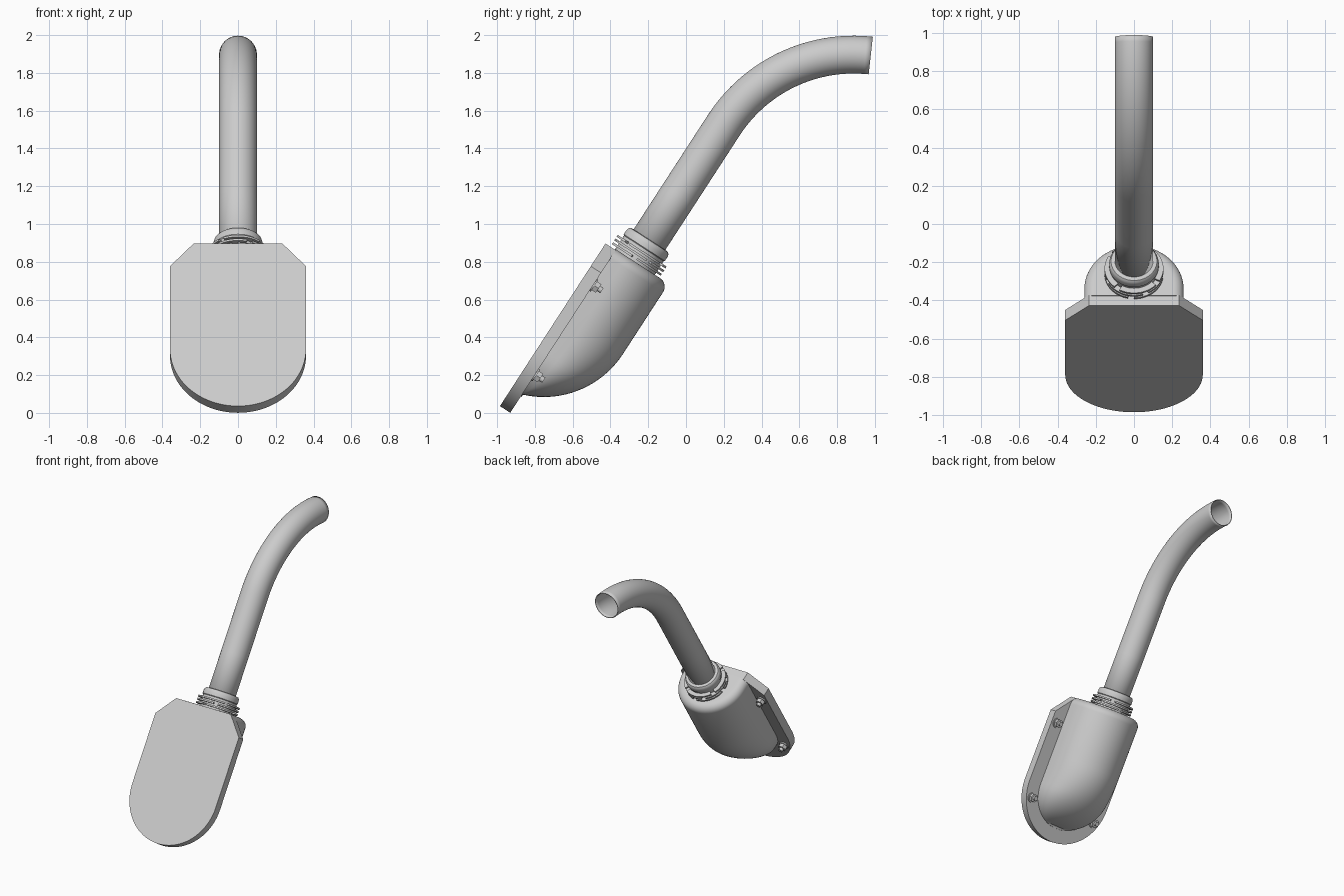
import bpy, bmesh, math
from mathutils import Matrix, Vector

cube = bpy.data.objects.get("Cube")
if cube:
    bpy.data.objects.remove(cube, do_unlink=True)

grey = bpy.data.materials.new("light_grey")
grey.use_nodes = True
GREY = (0.6, 0.6, 0.6, 1)
grey.diffuse_color = GREY
grey.node_tree.nodes["Principled BSDF"].inputs["Base Color"].default_value = GREY

# Tilted frame: x across, y out from the back of the plate, z up along the plate
TILT = Matrix.Translation((0, -0.985, 0.036)) @ Matrix.Rotation(math.radians(-33), 4, 'X')
AXIS_Y = 0.184


def finish(name, bm, smooth=True):
    bmesh.ops.recalc_face_normals(bm, faces=bm.faces)
    mesh = bpy.data.meshes.new(name)
    bm.to_mesh(mesh)
    bm.free()
    mesh.materials.append(grey)
    obj = bpy.data.objects.new(name, mesh)
    bpy.context.collection.objects.link(obj)
    obj.matrix_world = TILT
    if smooth:
        bpy.ops.object.select_all(action='DESELECT')
        obj.select_set(True)
        bpy.context.view_layer.objects.active = obj
        bpy.ops.object.shade_smooth_by_angle(angle=math.radians(35))
    return obj


def loft(bm, rings, closed=True, caps=True):
    """Skin a list of equal-length point rings."""
    loops = [[bm.verts.new(p) for p in ring] for ring in rings]
    n = len(loops[0])
    for a, b in zip(loops, loops[1:]):
        for i in range(n if closed else n - 1):
            j = (i + 1) % n
            bm.faces.new((a[i], a[j], b[j], b[i]))
    if caps:
        bm.faces.new(loops[0])
        bm.faces.new(loops[-1])


def circle(r, z, cx=0, cy=0, n=48):
    return [(cx + r * math.cos(2 * math.pi * i / n),
             cy + r * math.sin(2 * math.pi * i / n), z) for i in range(n)]


# Mounting plate: round lower end, clipped upper corners
W, THICK, TOP = 0.36, 0.065, 1.026
outline = [(W * math.cos(a), W + W * math.sin(a))
           for a in (math.pi + math.pi * i / 40 for i in range(41))]
outline += [(W, TOP - 0.143), (0.235, TOP), (-0.235, TOP), (-W, TOP - 0.143)]
bm = bmesh.new()
loft(bm, [[(x, y, z) for x, z in outline] for y in (0, THICK)])
finish("mounting_plate", bm)

# Housing: half-round body, domed below and filleted above
HALF, DEPTH, END, FILLET = 0.26, 0.396 - THICK, 1.03, 0.055
BEND_Z, BEND_R, TIP_Z = 0.586, 0.5, 0.102


def section(z, w, depth):
    side = depth * 0.21
    pts = [(w, THICK - 0.005, z)]
    for i in range(33):
        a = math.pi * i / 32
        pts.append((w * math.cos(a), THICK + side + (depth - side) * math.sin(a), z))
    return pts + [(-w, THICK - 0.005, z)]


rings = []
for i in range(25):
    t = 1 - math.cos(math.pi / 2 * i / 24)
    z = TIP_Z + (BEND_Z - TIP_Z) * t
    dz = max(0, W - z)
    w = math.sqrt(max(HALF ** 2 - dz ** 2, 0.0002))
    sag = BEND_R - math.sqrt(BEND_R ** 2 - (BEND_Z - z) ** 2)
    rings.append(section(z, w, max(DEPTH - sag, 0.004)))
for i in range(9):
    a = math.pi / 2 * i / 8
    inset = FILLET * (1 - math.cos(a))
    rings.append(section(END - FILLET + FILLET * math.sin(a), HALF - inset, DEPTH - inset))
bm = bmesh.new()
loft(bm, rings)
finish("housing", bm)

# Collar: lathed sleeve around the foot of the pipe
profile = [(0.125, 1.01), (0.125, 1.115), (0.13, 1.12), (0.13, 1.145),
           (0.127, 1.158), (0.12, 1.167), (0.108, 1.17), (0.098, 1.17)]
bm = bmesh.new()
loft(bm, [circle(r, z, 0, AXIS_Y) for r, z in profile])
finish("collar", bm)

# Thread rings: broken arcs stacked around the collar
bm = bmesh.new()
for level in range(3):
    z = 1.042 + 0.023 * level
    for k in range(4):
        start = math.radians(90 * k + 30 * level)
        arc = []
        for i in range(17):
            a = start + math.radians(78) * i / 16
            arc.append([(r * math.cos(a), AXIS_Y + r * math.sin(a), z + h)
                        for r, h in ((0.12, 0), (0.154, 0), (0.154, 0.012), (0.12, 0.012))])
        loft(bm, arc)
finish("thread_rings", bm)

# Pipe: straight run followed by one bend, open at the end
PIPE_R, START, BEND = 0.1, 1.893, 0.82
rings = []
path = [(AXIS_Y, 1.02, 0), (AXIS_Y, 1.45, 0)]
for i in range(33):
    a = math.radians(63.3) * i / 32
    path.append((AXIS_Y + BEND * (1 - math.cos(a)), START + BEND * math.sin(a), a))
for y, z, a in path:
    turn = Matrix.Translation((0, y, z)) @ Matrix.Rotation(-a, 4, 'X')
    rings.append([turn @ Vector(p) for p in circle(PIPE_R, 0)])
bm = bmesh.new()
loft(bm, rings, caps=False)
pipe = finish("pipe", bm)
wall = pipe.modifiers.new("wall", 'SOLIDIFY')
wall.thickness = 0.006
wall.offset = -1

# Fasteners: washer, hex nut and stud at four points of the flange
for height, places in (("upper", (0.31, 0.807)), ("lower", (0.287, 0.241))):
    for side, sign in (("left", 1), ("right", -1)):
        bm = bmesh.new()
        for r, sides, y0, y1 in ((0.037, 24, 0, 0.008), (0.031, 6, 0.008, 0.034),
                                 (0.016, 16, 0.034, 0.055)):
            loft(bm, [[(sign * places[0] + x, THICK + y, places[1] + z)
                       for x, z, _ in circle(r, 0, n=sides)] for y in (y0, y1)])
        finish(f"{height}_{side}_fastener", bm)
